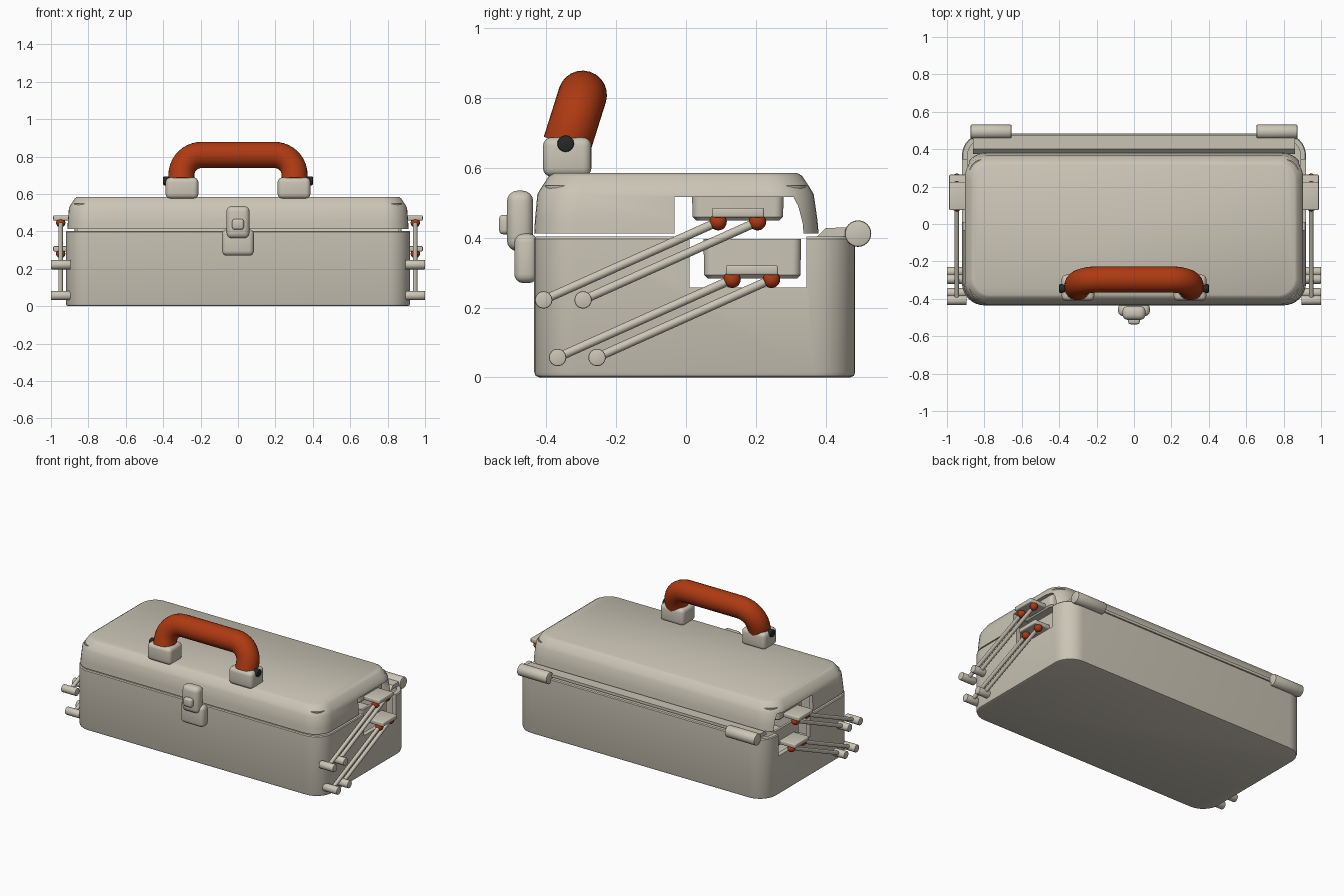
import bpy, bmesh, math
from mathutils import Vector

if "Cube" in bpy.data.objects:
    bpy.data.objects.remove(bpy.data.objects["Cube"])


def material(name, rgb):
    m = bpy.data.materials.new(name)
    m.diffuse_color = (*rgb, 1)
    m.use_nodes = True
    m.node_tree.nodes["Principled BSDF"].inputs["Base Color"].default_value = m.diffuse_color
    return m


CREAM = material("cream_metal", (0.60, 0.56, 0.47))
RED = material("rust_red", (0.42, 0.042, 0.006))
BLACK = material("black_pin", (0.02, 0.022, 0.022))


def finish(name, bm, mat, angle=35):
    bmesh.ops.recalc_face_normals(bm, faces=bm.faces)
    me = bpy.data.meshes.new(name)
    bm.to_mesh(me)
    bm.free()
    ob = bpy.data.objects.new(name, me)
    bpy.context.collection.objects.link(ob)
    me.materials.append(mat)
    smooth(ob, angle)
    return ob


def smooth(ob, angle=35):
    bpy.ops.object.select_all(action='DESELECT')
    ob.select_set(True)
    bpy.context.view_layer.objects.active = ob
    bpy.ops.object.shade_smooth_by_angle(angle=math.radians(angle))


def box(name, x, y, z, bevel=0.0, mat=CREAM, segments=3):
    bm = bmesh.new()
    bmesh.ops.create_cube(bm, size=1)
    for v in bm.verts:
        v.co = [a + (b - a) * (c + 0.5) for (a, b), c in zip((x, y, z), v.co)]
    if bevel:
        bmesh.ops.bevel(bm, geom=bm.edges[:], offset=bevel, segments=segments,
                        profile=0.5, affect='EDGES')
    return finish(name, bm, mat)


def tube(name, path, radius, mat, sides=16, bevel=0.0):
    """Capped round tube swept along a planar path."""
    path = [Vector(p) for p in path]
    bm = bmesh.new()
    normal = Vector((0, 0, 1))
    for i in range(1, len(path) - 1):
        n = (path[i] - path[i - 1]).cross(path[i + 1] - path[i])
        if n.length > 1e-6:
            normal = n.normalized()
            break
    rings = []
    for i, p in enumerate(path):
        t = (path[min(i + 1, len(path) - 1)] - path[max(i - 1, 0)]).normalized()
        u = (normal - t * normal.dot(t)).normalized()
        w = t.cross(u)
        rings.append([bm.verts.new(p + radius * (u * math.cos(a) + w * math.sin(a)))
                      for a in (2 * math.pi * k / sides for k in range(sides))])
    skin(bm, rings)
    if bevel:
        caps = [e for f in bm.faces if len(f.verts) == sides for e in f.edges]
        bmesh.ops.bevel(bm, geom=caps, offset=bevel, segments=2, profile=0.5, affect='EDGES')
    return finish(name, bm, mat, 40)


def skin(bm, rings):
    n = len(rings[0])
    for a, b in zip(rings, rings[1:]):
        for k in range(n):
            bm.faces.new((a[k], a[(k + 1) % n], b[(k + 1) % n], b[k]))
    bm.faces.new(rings[0])
    bm.faces.new(rings[-1])


def shell(name, layers):
    """Loft rounded rectangles given as (half x, y min, y max, z, corner radius)."""
    bm = bmesh.new()
    rings = []
    for hx, y0, y1, z, r in layers:
        ring = []
        for q, (cx, cy) in enumerate(((hx - r, y1 - r), (r - hx, y1 - r),
                                      (r - hx, y0 + r), (hx - r, y0 + r))):
            for k in range(9):
                a = math.pi / 2 * (q + k / 8)
                ring.append(bm.verts.new((cx + r * math.cos(a), cy + r * math.sin(a), z)))
        rings.append(ring)
    skin(bm, rings)
    return finish(name, bm, CREAM)


def cut_sides(ob, profile):
    """Cut a (y, z) outline through both end walls."""
    for s in (-1, 1):
        bm = bmesh.new()
        skin(bm, [[bm.verts.new((s * x, y, z)) for y, z in profile] for x in (0.7, 1.1)])
        cutter = finish("opening_cutter", bm, CREAM)
        cutter.hide_render = True
        mod = ob.modifiers.new("opening", 'BOOLEAN')
        mod.object, mod.solver = cutter, 'EXACT'
        bpy.context.view_layer.objects.active = ob
        bpy.ops.object.modifier_apply(modifier=mod.name)
        bpy.data.objects.remove(cutter)
    smooth(ob)


# Hollow base with openings for the tray arms
base = shell("base", [
    (0.905, -0.42, 0.47, 0.0, 0.105), (0.916, -0.431, 0.481, 0.004, 0.116),
    (0.92, -0.435, 0.485, 0.015, 0.12), (0.92, -0.435, 0.485, 0.397, 0.12),
    (0.915, -0.43, 0.48, 0.403, 0.115), (0.89, -0.405, 0.455, 0.403, 0.09),
    (0.89, -0.405, 0.455, 0.03, 0.09)])
cut_sides(base, [(0.01, 0.258), (0.345, 0.258), (0.345, 0.5), (0.01, 0.5)])

# Hollow lid with a bevelled crown
lid = shell("lid", [
    (0.88, -0.405, 0.345, 0.55, 0.07), (0.88, -0.405, 0.345, 0.412, 0.09),
    (0.912, -0.435, 0.38, 0.412, 0.12), (0.91, -0.433, 0.377, 0.45, 0.12),
    (0.904, -0.426, 0.366, 0.525, 0.12), (0.895, -0.416, 0.356, 0.542, 0.115),
    (0.872, -0.393, 0.333, 0.577, 0.10), (0.858, -0.379, 0.32, 0.585, 0.09)][::-1])
cut_sides(lid, [(-0.033, 0.39), (0.338, 0.39), (0.335, 0.44),
                (0.322, 0.49), (0.308, 0.517), (-0.033, 0.517)])

# Rear hinge flap and barrels
bm = bmesh.new()
flap = [(0.375, 0.402), (0.40, 0.428), (0.475, 0.43), (0.475, 0.412), (0.455, 0.403)]
skin(bm, [[bm.verts.new((x, y, z)) for y, z in flap] for x in (-0.86, 0.86)])
finish("hinge_flap", bm, CREAM)
for s in (-1, 1):
    tube("hinge_barrel", [(s * 0.655, 0.493, 0.412), (s * 0.873, 0.493, 0.412)],
         0.038, CREAM, 24, 0.006)

# Cantilever trays
for name, y0, y1, z0, z1 in (("lower_tray", 0.05, 0.33, 0.283, 0.397),
                             ("upper_tray", 0.017, 0.28, 0.45, 0.53)):
    shell(name, [(0.865, y0 + 0.012, y1 - 0.012, z0, 0.02),
                 (0.875, y0 + 0.002, y1 - 0.002, z0 + 0.01, 0.025),
                 (0.875, y0, y1, z1, 0.025), (0.86, y0 + 0.015, y1 - 0.015, z1, 0.015),
                 (0.86, y0 + 0.015, y1 - 0.015, z0 + 0.015, 0.015)])

# Tray brackets, red pivots, arms and lower pivot pegs on both ends
for s in (-1, 1):
    for pivot_y, pivot_z, peg_y, peg_z in ((0.092, 0.446, -0.408, 0.222),
                                           (0.132, 0.281, -0.368, 0.057)):
        box("tray_bracket", sorted((s * 0.865, s * 0.988)),
            (pivot_y - 0.018, pivot_y + 0.132), (pivot_z + 0.012, pivot_z + 0.04), 0.006)
        for dy in (0, 0.113):
            top = (s * 0.948, pivot_y + dy, pivot_z)
            bottom = (s * 0.948, peg_y + dy, peg_z)
            bm = bmesh.new()
            bmesh.ops.create_uvsphere(bm, u_segments=16, v_segments=10, radius=0.025)
            bmesh.ops.translate(bm, vec=top, verts=bm.verts)
            finish("arm_pivot", bm, RED, 60)
            tube("tray_arm", [bottom, top], 0.0125, CREAM, 12)
            tube("arm_peg", [(s * 0.895, *bottom[1:]), (s * 1.0, *bottom[1:])],
                 0.025, CREAM, 16, 0.004)

# Front latch
box("latch_plate", (-0.085, 0.085), (-0.492, -0.425), (0.27, 0.412), 0.026, segments=4)
box("latch_clasp", (-0.062, 0.062), (-0.513, -0.438), (0.362, 0.535), 0.03, segments=4)
box("latch_button", (-0.031, 0.031), (-0.536, -0.49), (0.41, 0.466), 0.012)

# Handle mounts and pins
for s in (-1, 1):
    box("handle_mount", sorted((s * 0.212, s * 0.387)), (-0.41, -0.271),
        (0.575, 0.688), 0.025, segments=4)
    tube("handle_pin", [(s * 0.36, -0.345, 0.67), (s * 0.4, -0.345, 0.67)],
         0.024, BLACK, 16, 0.005)

# Tilted grip with rounded bends
right = [(0.302, 0.0)] + [(0.192 + 0.11 * math.cos(a), 0.038 + 0.11 * math.sin(a))
                          for a in (math.pi / 2 * k / 10 for k in range(11))]
outline = right + [(-x, h) for x, h in reversed(right)]
tilt = math.radians(17.5)
tube("handle_grip", [(x, -0.341 + h * math.sin(tilt), 0.668 + h * math.cos(tilt))
                     for x, h in outline], 0.07, RED, 24)
